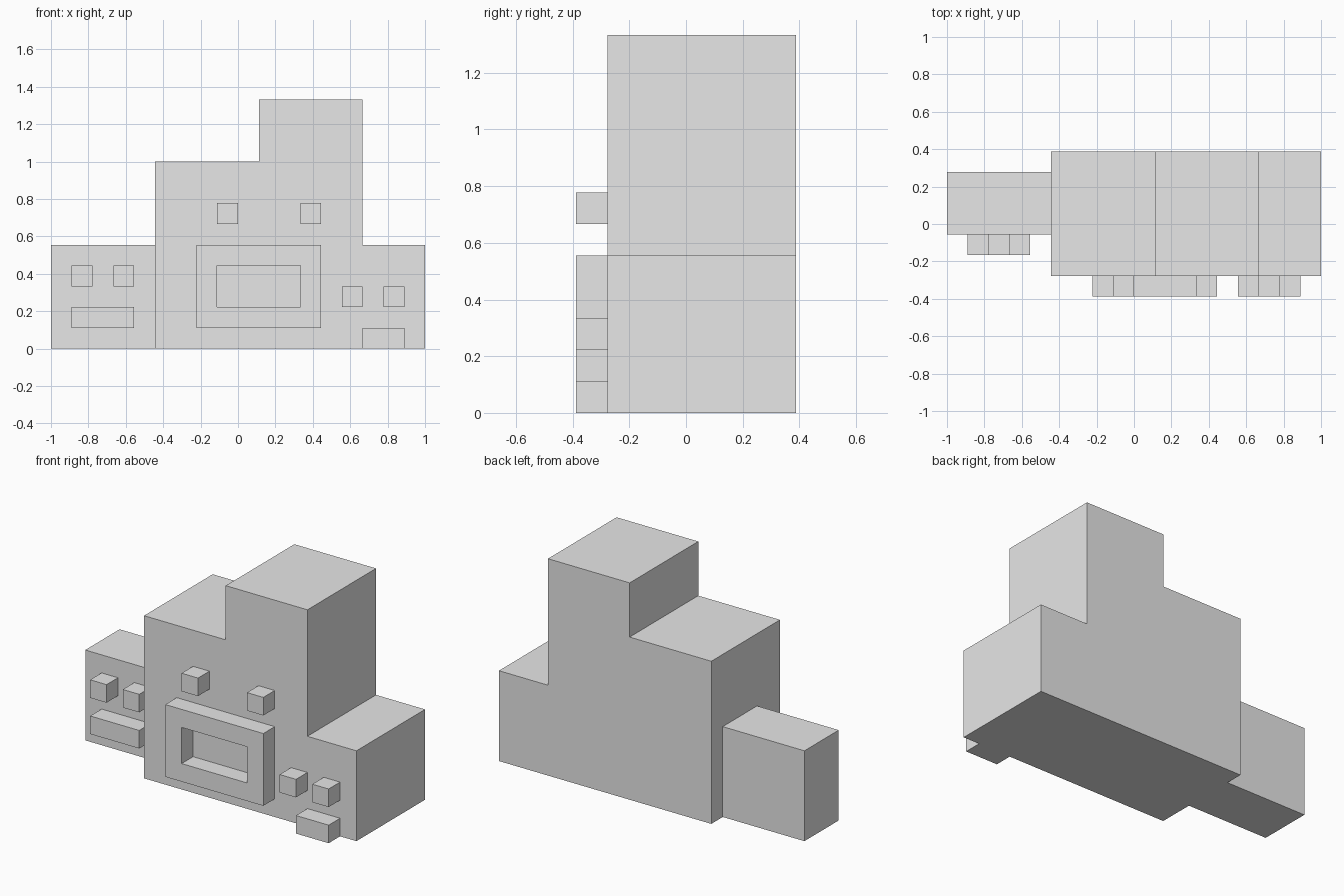
import bpy
import bmesh

if "Cube" in bpy.data.objects:
    bpy.data.objects.remove(bpy.data.objects["Cube"], do_unlink=True)

U = 1 / 9  # grid unit of the blocky design

# Single plain grey
grey = bpy.data.materials.new("plain grey")
grey.use_nodes = True
colour = (0.8, 0.8, 0.8, 1)
grey.diffuse_color = colour
grey.node_tree.nodes["Principled BSDF"].inputs["Base Color"].default_value = colour


def finish(name, bm):
    bmesh.ops.recalc_face_normals(bm, faces=bm.faces)
    mesh = bpy.data.meshes.new(name)
    bm.to_mesh(mesh)
    bm.free()
    mesh.materials.append(grey)
    obj = bpy.data.objects.new(name, mesh)
    bpy.context.collection.objects.link(obj)
    return obj


def slab(name, outline, y0, y1):
    """Extrude a front (x, z) outline from y0 back to y1, in grid units."""
    bm = bmesh.new()
    face = bm.faces.new([bm.verts.new((x * U, y0 * U, z * U)) for x, z in outline])
    ext = bmesh.ops.extrude_face_region(bm, geom=[face])
    verts = [g for g in ext["geom"] if isinstance(g, bmesh.types.BMVert)]
    bmesh.ops.translate(bm, verts=verts, vec=(0, (y1 - y0) * U, 0))
    return finish(name, bm)


def rect(x0, x1, z0, z1):
    return [(x0, z0), (x1, z0), (x1, z1), (x0, z1)]


def frame(name, outer, inner, y0, y1):
    """Rectangular ring with a see-through opening."""
    bm = bmesh.new()
    rings = [[bm.verts.new((x * U, y * U, z * U)) for x, z in loop]
             for loop, y in ((outer, y0), (outer, y1), (inner, y1), (inner, y0))]
    for a, b in zip(rings, rings[1:] + rings[:1]):
        for i in range(4):
            j = (i + 1) % 4
            bm.faces.new((a[i], a[j], b[j], b[i]))
    return finish(name, bm)


# Main stepped body and the smaller side block
FRONT = -2.5
slab("stepped_body", [(-4, 0), (9, 0), (9, 5), (6, 5), (6, 12), (1, 12), (1, 9), (-4, 9)],
     FRONT, 3.5)
SIDE_FRONT = -0.5
slab("side_block", rect(-9, -4, 0, 5), SIDE_FRONT, 2.5)

# Large open mouth
frame("large_mouth", rect(-2, 4, 1, 5), rect(-1, 3, 2, 4), FRONT - 1, FRONT)

# Eyes: one pair for each face, as (name, right x, left x, bottom z, face plane)
for name, xr, xl, z, y in (("large_eye", -1, 3, 6, FRONT),
                           ("small_eye", 5, 7, 2, FRONT),
                           ("side_eye", -8, -6, 3, SIDE_FRONT)):
    for side, x in (("right", xr), ("left", xl)):
        slab(f"{name}_{side}", rect(x, x + 1, z, z + 1), y - 1, y)

# Bar mouths of the two small faces
slab("small_mouth", rect(6, 8, 0, 1), FRONT - 1, FRONT)
slab("side_mouth", rect(-8, -5, 1, 2), SIDE_FRONT - 1, SIDE_FRONT)
